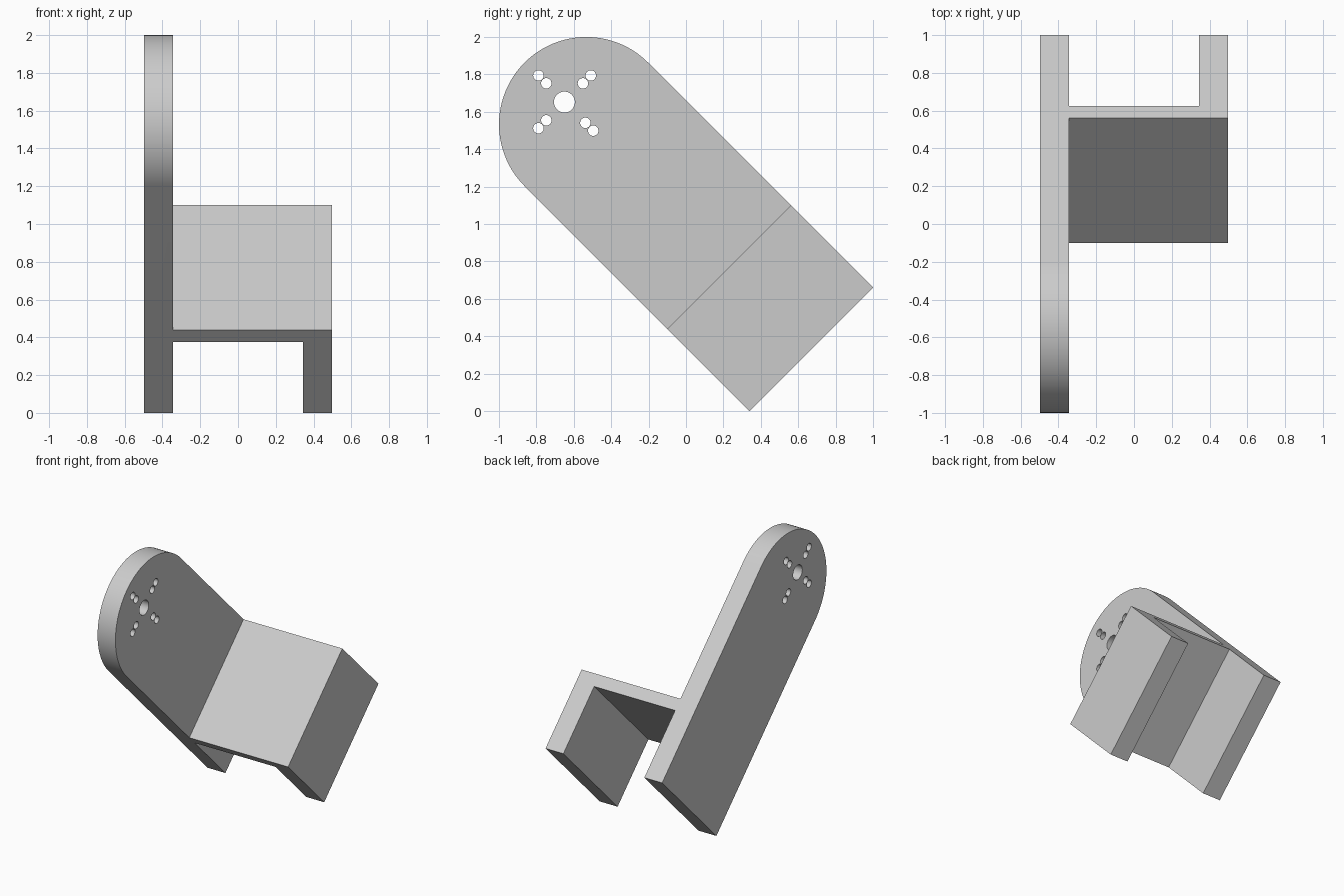
import bpy, bmesh, math
from mathutils import Matrix, Vector

if "Cube" in bpy.data.objects:
    bpy.data.objects.remove(bpy.data.objects["Cube"])

HALF, WALL, WEB = 0.497, 0.152, 0.092   # half width, wall and web thickness
RADIUS, ARM, FORK = 0.467, 1.701, 0.622  # arm half height, foot to arc centre, fork length

grey = bpy.data.materials.new("light_grey")
grey.use_nodes = True
grey.diffuse_color = (0.6, 0.6, 0.6, 1)
grey.node_tree.nodes["Principled BSDF"].inputs["Base Color"].default_value = grey.diffuse_color

# Local frame: u runs up the arm, v across it, starting mid-foot
foot = Vector((0, 0.67, 0.33))
along = Vector((0, -1, 1)).normalized()
across = Vector((0, 1, 1)).normalized()


def place(x, u, v):
    return foot + Vector((x, 0, 0)) + along * u + across * v


def prism(name, outline, offset):
    """Extrude a closed outline of points along a vector."""
    bm = bmesh.new()
    face = bm.faces.new([bm.verts.new(p) for p in outline])
    top = bmesh.ops.extrude_face_region(bm, geom=[face])["geom"]
    bmesh.ops.translate(bm, vec=offset, verts=[g for g in top if isinstance(g, bmesh.types.BMVert)])
    bmesh.ops.recalc_face_normals(bm, faces=bm.faces)
    return finish(name, bm)


def finish(name, bm):
    mesh = bpy.data.meshes.new(name)
    bm.to_mesh(mesh)
    bm.free()
    mesh.materials.append(grey)
    obj = bpy.data.objects.new(name, mesh)
    bpy.context.collection.objects.link(obj)
    return obj


def combine(target, other, operation):
    mod = target.modifiers.new(operation.lower(), 'BOOLEAN')
    mod.operation, mod.solver, mod.object = operation, 'EXACT', other
    bpy.context.view_layer.objects.active = target
    bpy.ops.object.modifier_apply(modifier=mod.name)
    bpy.data.objects.remove(other)


# Long arm with a rounded end
STEPS = 64
arc = [math.pi * (i / STEPS - 0.5) for i in range(STEPS + 1)]
outline = [place(-HALF, 0, RADIUS), place(-HALF, 0, -RADIUS)]
outline += [place(-HALF, ARM + RADIUS * math.cos(a), RADIUS * math.sin(a)) for a in arc]
bracket = prism("motor_bracket", outline, Vector((WALL, 0, 0)))

# Web and short leg, sunk a little into the arm
inner, leg = -HALF + WALL / 2, HALF - WALL
section = [(inner, FORK), (HALF, FORK), (HALF, 0), (leg, 0), (leg, FORK - WEB), (inner, FORK - WEB)]
fork = prism("web_and_leg", [place(x, u, -RADIUS) for x, u in section], across * 2 * RADIUS)
combine(bracket, fork, 'UNION')

# Shaft hole and four pairs of screw holes
holes = [(-0.65, 1.652, 0.056)]
for y, z, sy, sz in [(-0.747, 1.752, -1, 1), (-0.551, 1.752, 1, 1),
                     (-0.747, 1.554, -1, -1), (-0.538, 1.541, 1, -1)]:
    holes += [(y + sy * d, z + sz * d, 0.028) for d in (0, 0.042)]
bm = bmesh.new()
for y, z, r in holes:
    spot = Matrix.Translation((-HALF + WALL / 2, y, z)) @ Matrix.Rotation(math.pi / 2, 4, 'Y')
    bmesh.ops.create_cone(bm, cap_ends=True, segments=32, radius1=r, radius2=r,
                          depth=WALL * 2, matrix=spot)
cutter = finish("hole_cutter", bm)
cutter.hide_render = True
combine(bracket, cutter, 'DIFFERENCE')

# Smooth the curved walls, keep the edges crisp
bpy.ops.object.select_all(action='DESELECT')
bracket.select_set(True)
bpy.context.view_layer.objects.active = bracket
bpy.ops.object.shade_smooth_by_angle(angle=math.radians(30))
